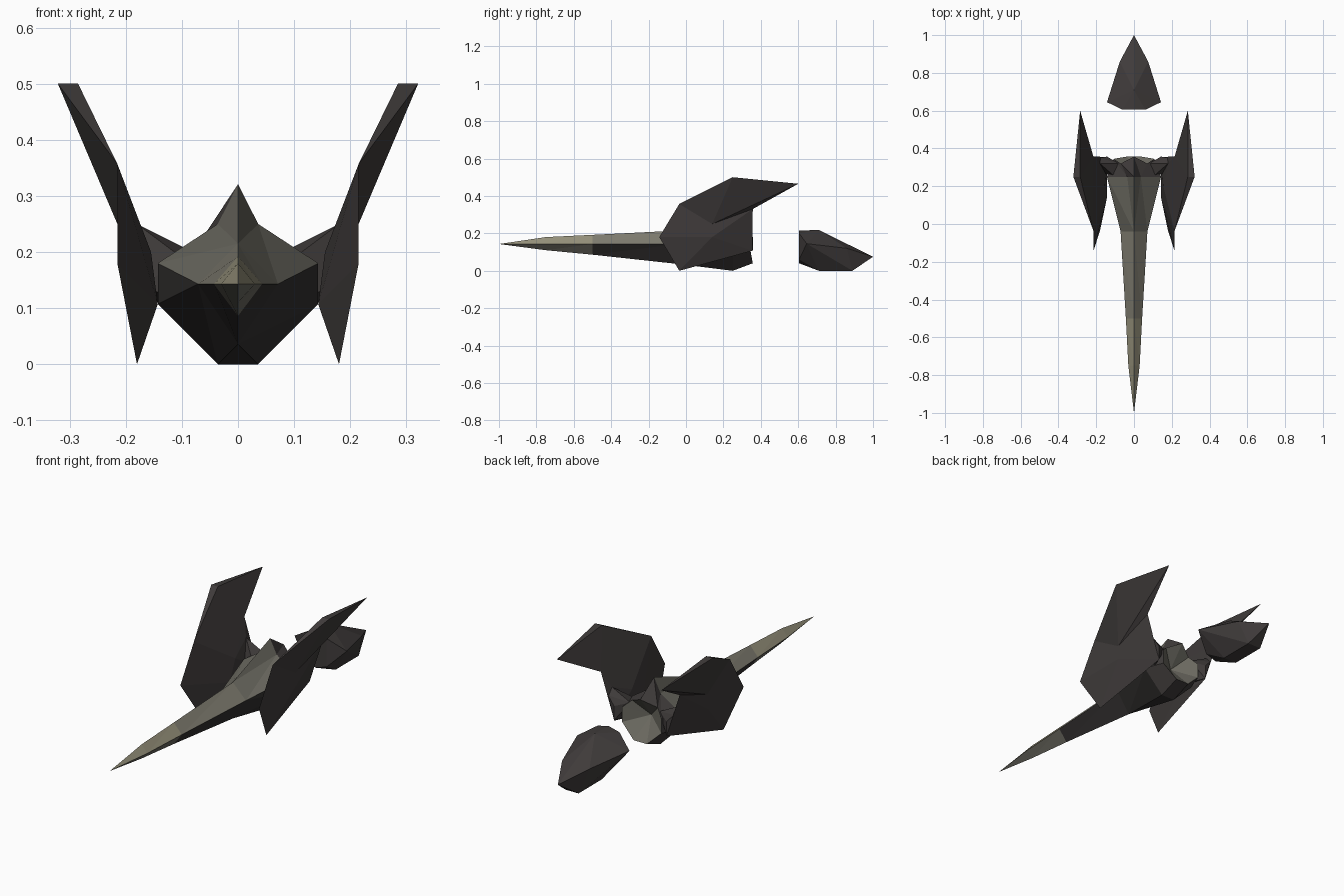
import bpy, bmesh

if "Cube" in bpy.data.objects:
    bpy.data.objects.remove(bpy.data.objects["Cube"])


def material(name, rgb):
    m = bpy.data.materials.new(name)
    m.diffuse_color = (*rgb, 1)
    m.use_nodes = True
    m.node_tree.nodes["Principled BSDF"].inputs["Base Color"].default_value = m.diffuse_color
    return m


TAN = material("pale tan", (0.30, 0.28, 0.195))
OLIVE = material("olive grey", (0.21, 0.20, 0.16))
GREY = material("warm grey", (0.15, 0.145, 0.12))
DARK = material("dark brown grey", (0.05, 0.044, 0.043))
BLACK = material("near black", (0.034, 0.031, 0.03))


def finish(bm, name, mats, mirror=False):
    bmesh.ops.recalc_face_normals(bm, faces=bm.faces)
    me = bpy.data.meshes.new(name)
    bm.to_mesh(me)
    bm.free()
    for m in mats:
        me.materials.append(m)
    ob = bpy.data.objects.new(name, me)
    bpy.context.collection.objects.link(ob)
    if mirror:
        ob.modifiers.new("Mirror", 'MIRROR').use_mirror_merge = False
    return ob


def hull(name, points, mat, mirror=False):
    bm = bmesh.new()
    for p in points:
        bm.verts.new(p)
    bmesh.ops.convex_hull(bm, input=bm.verts[:])
    loose = [v for v in bm.verts if not v.link_faces]
    bmesh.ops.delete(bm, geom=loose, context='VERTS')
    return finish(bm, name, [mat], mirror)


def both(points):
    return points + [(-x, y, z) for x, y, z in points if x]


# Body: half sections (top, shoulder, upper side, lower side, bottom)
def diamond(y, w, top, bottom):
    return [(0, y, top), (0, y, top), (w, y, .143), (w, y, .143), (0, y, bottom)]


sections = [
    diamond(-1.0, 0, .143, .143),
    diamond(-.75, .03, .18, .11),
    diamond(-.5, .043, .192, .086),
    diamond(-.04, .071, .215, .036),
    [(0, .25, .321), (.036, .25, .25), (.143, .25, .18), (.143, .25, .107), (.036, .25, 0)],
    [(0, .357, .25), (.07, .32, .215), (.107, .345, .18), (.107, .345, .107), (.036, .357, .04)],
    diamond(.27, 0, .143, .143),
]
bm = bmesh.new()
rings = []
for half in sections:
    loop = half + [(-x, y, z) for x, y, z in reversed(half)]
    rings.append([bm.verts.new(p) for p in loop])
for i, (a, b) in enumerate(zip(rings, rings[1:])):
    n = len(a)
    for j in range(n):
        k = (j + 1) % n
        for tri in ((a[j], a[k], b[j]), (a[k], b[k], b[j])):
            bm.faces.new(tri).material_index = i
bmesh.ops.remove_doubles(bm, verts=bm.verts[:], dist=1e-4)
bmesh.ops.dissolve_degenerate(bm, edges=bm.edges[:], dist=1e-5)
bmesh.ops.recalc_face_normals(bm, faces=bm.faces)
for f in bm.faces:
    up = f.normal.z > 0.02
    band = f.material_index          # section span the face belongs to
    upper = (0, 0, 1, 2, 3, 2)[band]
    lower = (2, 2, 4, 4, 3, 2)[band]
    f.material_index = upper if up else lower
finish(bm, "spiked_body", [TAN, OLIVE, GREY, DARK, BLACK])

# Wings: lower blade and swept upper fin, mirrored
top_front = (.215, -.036, .357)
top_back = (.215, .357, .33)
outer = (.215, .14, .25)
hull("wing_blade", [
    top_front, top_back, outer, (.215, -.143, .18), (.215, .14, .18),
    (.18, .32, .25), (.143, .355, .107), (.143, .14, .107),
    (.18, -.036, 0), (.155, .2, .2)], DARK, True)
hull("wing_fin", [
    top_front, top_back, outer, (.321, .25, .5), (.285, .25, .5),
    (.285, .6, .465)], DARK, True)

# Struts joining the wings to the body
hull("wing_strut", [
    (.10, .25, .19), (.10, .25, .11), (.08, .32, .20), (.143, .357, .18),
    (.143, .357, .11), (.18, .32, .25), (.18, .35, .22), (.17, .27, .14)], DARK, True)

# Detached tail piece
hull("tail", both([
    (0, 1, .075), (.075, .86, .12), (.143, .645, .145), (0, .605, .215),
    (.06, .605, .2), (.06, .605, .06), (0, .605, .04), (0, .71, .218),
    (.036, .71, 0), (.036, .89, 0)]), DARK)
